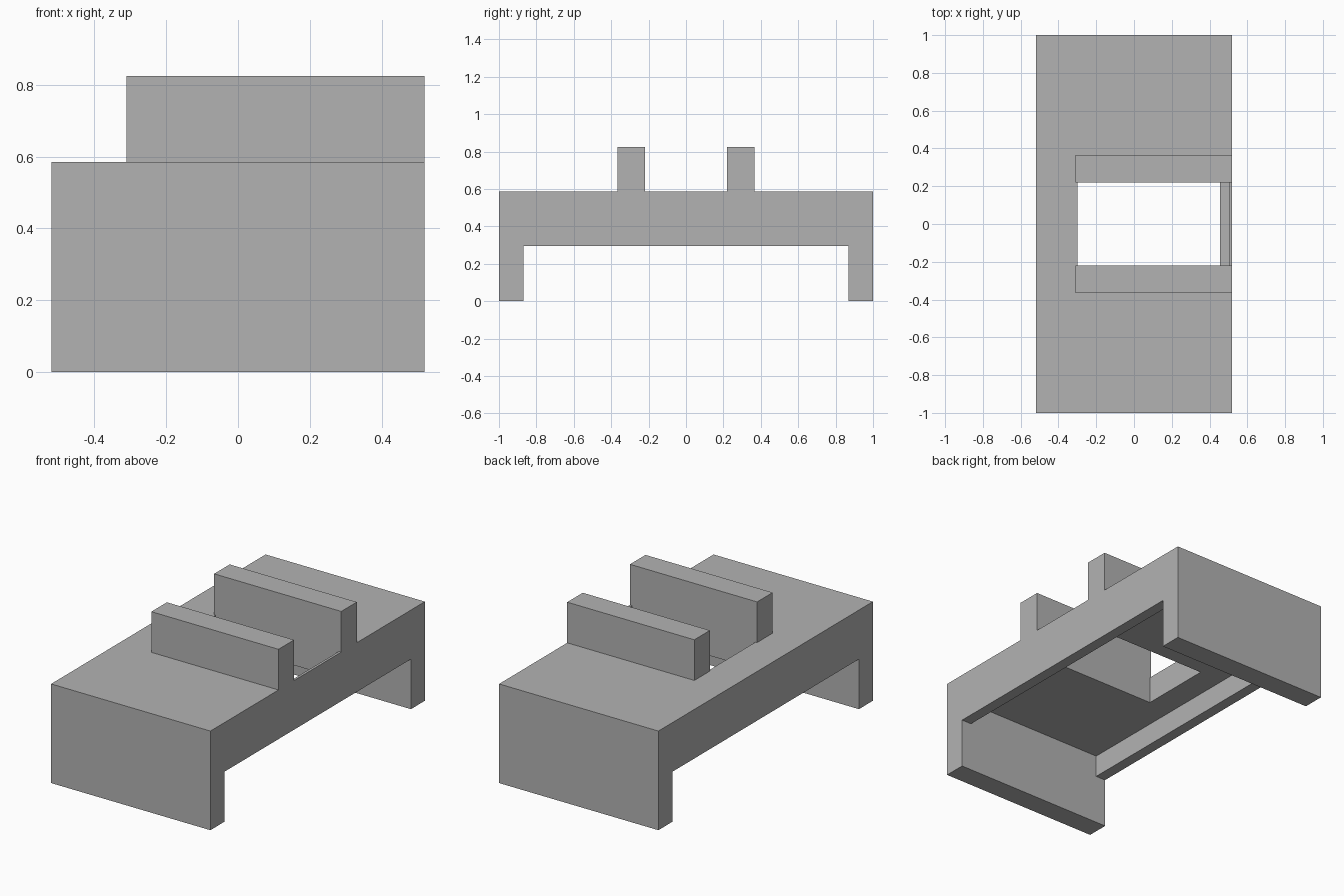
import bpy
import bmesh

if "Cube" in bpy.data.objects:
    bpy.data.objects.remove(bpy.data.objects["Cube"])

gray = bpy.data.materials.new("plain gray")
gray.diffuse_color = (0.45, 0.45, 0.45, 1)
gray.use_nodes = True
gray.node_tree.nodes["Principled BSDF"].inputs["Base Color"].default_value = gray.diffuse_color

HALF_X, TOP, RIM, UNDER = 0.52, 0.585, 0.295, 0.425


def finish(name, bm):
    bmesh.ops.recalc_face_normals(bm, faces=bm.faces)
    mesh = bpy.data.meshes.new(name)
    bm.to_mesh(mesh)
    bm.free()
    mesh.materials.append(gray)
    obj = bpy.data.objects.new(name, mesh)
    bpy.context.collection.objects.link(obj)
    return obj


def box(name, x, y, z):
    bm = bmesh.new()
    bmesh.ops.create_cube(bm, size=1)
    for v in bm.verts:
        v.co = [lim[0] if c < 0 else lim[1] for c, lim in zip(v.co, (x, y, z))]
    return finish(name, bm)


def cut(target, cutter):
    mod = target.modifiers.new(cutter.name, 'BOOLEAN')
    mod.operation, mod.solver, mod.object = 'DIFFERENCE', 'EXACT', cutter
    bpy.context.view_layer.objects.active = target
    bpy.ops.object.modifier_apply(modifier=mod.name)
    bpy.data.objects.remove(cutter)


# Side outline: legs, deck and two ribs, mirrored in y and extruded across x
half = [(0.22, TOP), (0.22, 0.825), (0.365, 0.825), (0.365, TOP),
        (1.0, TOP), (1.0, 0), (0.87, 0), (0.87, RIM)]
outline = half + [(-y, z) for y, z in reversed(half)]
bm = bmesh.new()
face = bm.faces.new([bm.verts.new((-HALF_X, y, z)) for y, z in outline])
ext = bmesh.ops.extrude_face_region(bm, geom=[face])
bmesh.ops.translate(bm, vec=(2 * HALF_X, 0, 0),
                    verts=[g for g in ext["geom"] if isinstance(g, bmesh.types.BMVert)])
body = finish("ribbed_bracket", bm)

# Ribs stop short of the left edge
cut(body, box("rib_trim", (-1, -0.31), (-0.6, 0.6), (TOP, 1)))
# Underside recess leaves a rim along both long sides
cut(body, box("underside_recess", (-0.455, 0.455), (-0.87, 0.87), (0.1, UNDER)))
# Opening between the ribs, leaving a thin wall and a ledge on the right
cut(body, box("deck_opening", (-0.30, 0.505), (-0.22, 0.22), (UNDER, 1)))

# The opening must not trim anything but the deck, so faces stay flat
for poly in body.data.polygons:
    poly.use_smooth = False
